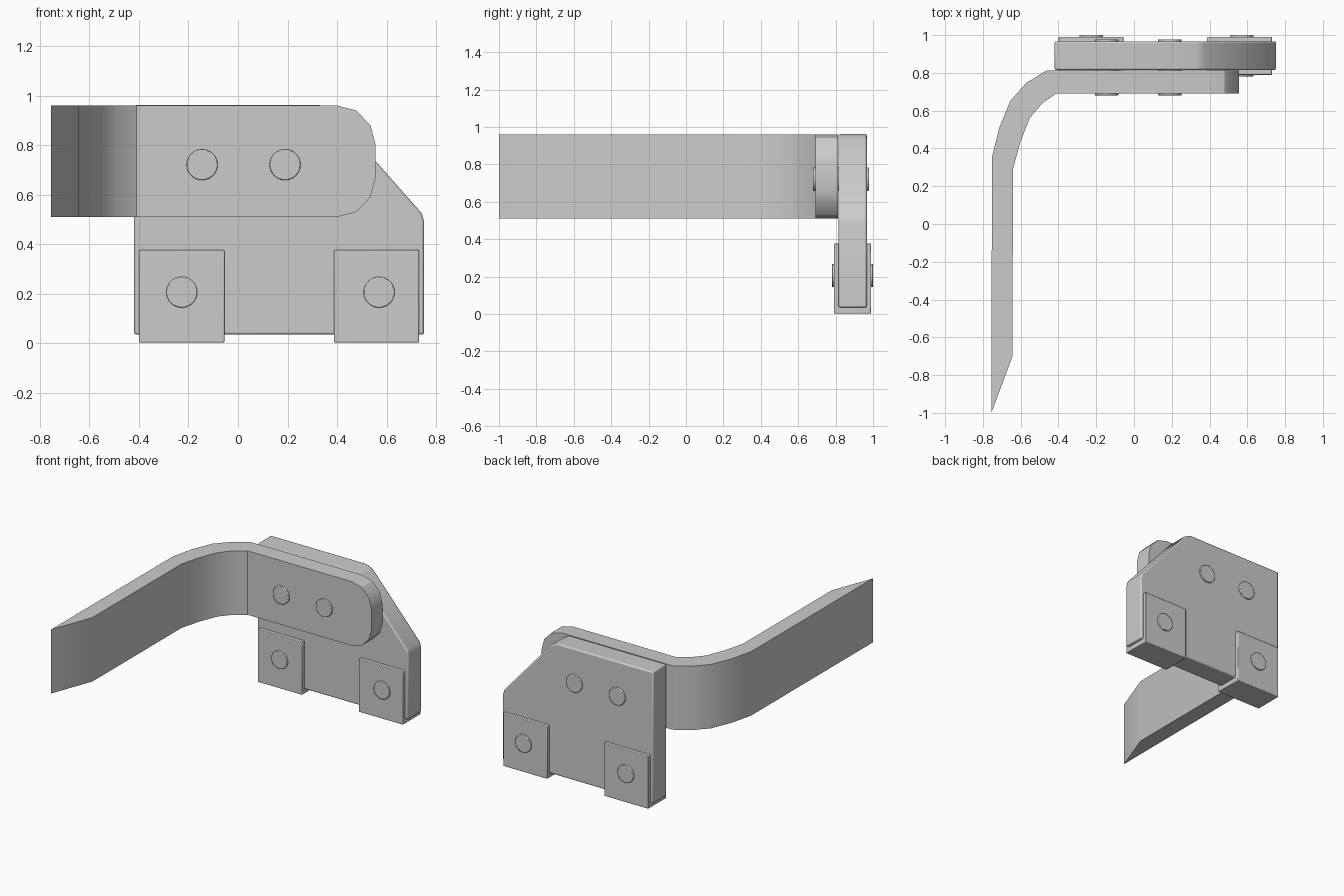
import bpy, bmesh, math

if "Cube" in bpy.data.objects:
    bpy.data.objects.remove(bpy.data.objects["Cube"])


def finish(name, bm, bevel=0.0):
    bmesh.ops.recalc_face_normals(bm, faces=bm.faces[:])
    mesh = bpy.data.meshes.new(name)
    bm.to_mesh(mesh)
    bm.free()
    ob = bpy.data.objects.new(name, mesh)
    bpy.context.collection.objects.link(ob)
    if bevel:
        mod = ob.modifiers.new("edge_bevel", 'BEVEL')
        mod.width = bevel
        mod.segments = 2
        mod.limit_method = 'ANGLE'
        mod.angle_limit = math.radians(40)
    bpy.ops.object.select_all(action='DESELECT')
    bpy.context.view_layer.objects.active = ob
    ob.select_set(True)
    bpy.ops.object.shade_smooth_by_angle(angle=math.radians(30))
    return ob


def slab(name, outline, y0, y1, bevel):
    """Extrude an (x, z) outline from y0 to y1."""
    bm = bmesh.new()
    face = bm.faces.new([bm.verts.new((x, y0, z)) for x, z in outline])
    ext = bmesh.ops.extrude_face_region(bm, geom=[face])
    for v in ext["geom"]:
        if isinstance(v, bmesh.types.BMVert):
            v.co.y = y1
    return finish(name, bm, bevel)


def rect(x0, x1, z0, z1):
    return [(x0, z0), (x1, z0), (x1, z1), (x0, z1)]


def disc(x, z, r, n=32):
    return [(x + r * math.cos(i * math.tau / n), z + r * math.sin(i * math.tau / n))
            for i in range(n)]


# Mounting plate with a clipped corner
slab("mounting_plate", [(-0.42, 0.035), (0.752, 0.035), (0.752, 0.49), (0.742, 0.525),
                        (0.375, 0.94), (0.33, 0.962), (-0.42, 0.962)], 0.815, 0.967, 0.009)

# Clips wrapped round the lower edge, each with a through rivet
for side, x0, x1, rx in (("left", -0.40, -0.055, -0.227), ("right", 0.387, 0.731, 0.57)):
    slab(side + "_clip", rect(x0, x1, 0.003, 0.376), 0.79, 0.99, 0.004)
    slab(side + "_clip_rivet", disc(rx, 0.206, 0.0625), 0.78, 1.0, 0.004)

# Rivets joining arm and plate
for i, rx in enumerate((-0.145, 0.19)):
    slab(f"arm_rivet_{i + 1}", disc(rx, 0.721, 0.0625), 0.68, 0.978, 0.004)

# Bent arm: outer x, y, inner x, y, bottom z, top z of each cross-section
LO, HI = 0.51, 0.96
bend = [(-0.755, -1.0, -0.643, -0.70), (-0.752, 0.355, -0.641, 0.29),
        (-0.713, 0.51, -0.603, 0.43), (-0.655, 0.652, -0.552, 0.56),
        (-0.57, 0.747, -0.487, 0.638), (-0.465, 0.812, -0.41, 0.692)]
sections = [(*s, LO, HI) for s in bend]
for x, inset in ((0.40, 0), (0.478, 0.02), (0.535, 0.08), (0.555, 0.155)):
    sections.append((x, 0.812, x, 0.692, LO + inset, HI - inset))

bm = bmesh.new()
rings = [[bm.verts.new(p) for p in ((ox, oy, lo), (ox, oy, hi), (ix, iy, hi), (ix, iy, lo))]
         for ox, oy, ix, iy, lo, hi in sections]
for a, b in zip(rings, rings[1:]):
    for i in range(4):
        j = (i + 1) % 4
        bm.faces.new((a[i], a[j], b[j], b[i]))
bm.faces.new(rings[0])
bm.faces.new(rings[-1])
finish("bent_arm", bm)
